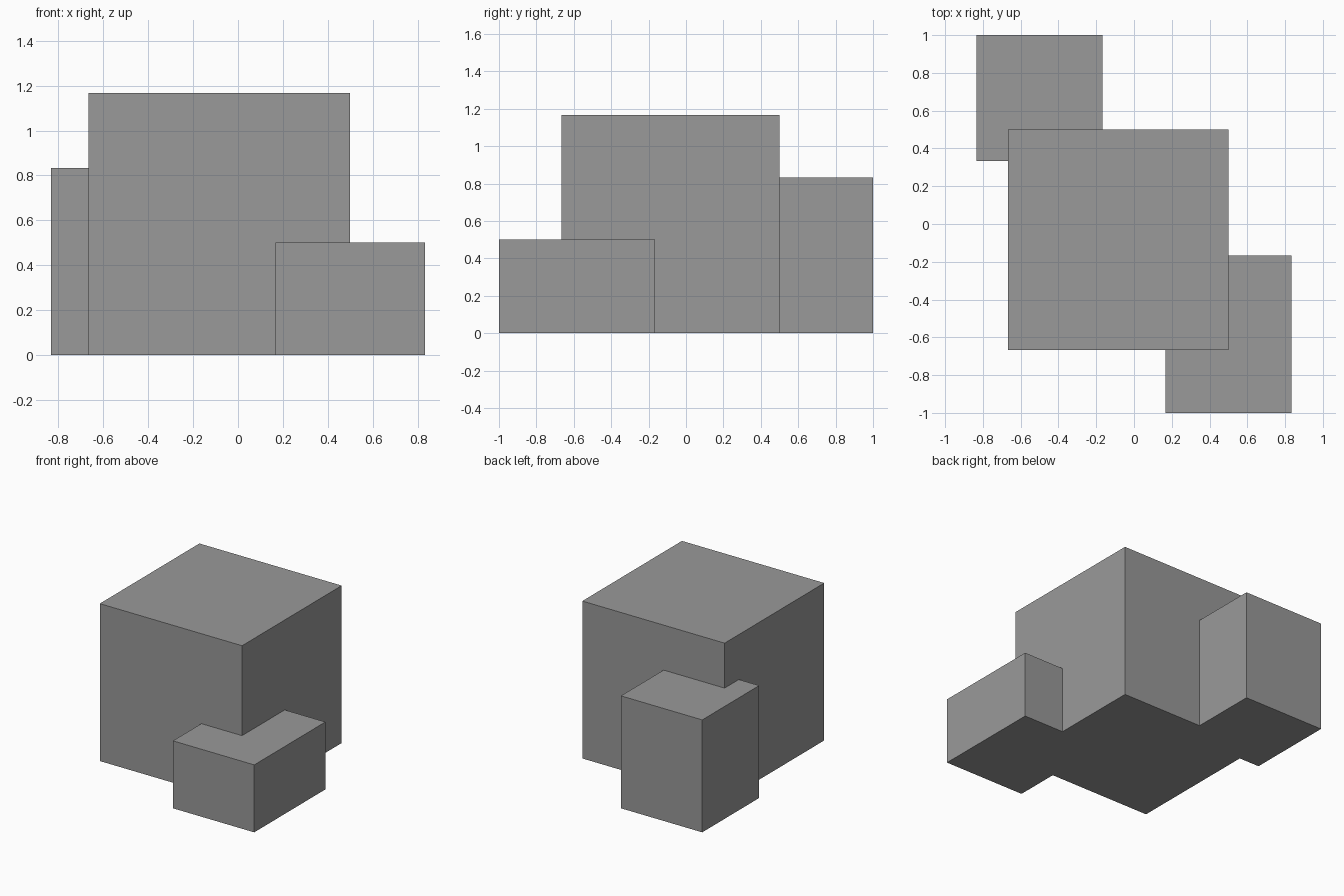
import bpy
import bmesh

cube = bpy.data.objects.get("Cube")
if cube:
    bpy.data.objects.remove(cube, do_unlink=True)

U = 1 / 6  # modelling grid step

grey = bpy.data.materials.new("Mid grey")
grey.use_nodes = True
colour = (0.32, 0.32, 0.32, 1)
grey.diffuse_color = colour
grey.node_tree.nodes["Principled BSDF"].inputs["Base Color"].default_value = colour


def block(name, footprint, height):
    """Extrude a counter-clockwise footprint, in grid steps, up from the ground."""
    bm = bmesh.new()
    base = bm.faces.new([bm.verts.new((x * U, y * U, 0)) for x, y in footprint])
    top = bmesh.ops.extrude_face_region(bm, geom=[base], use_keep_orig=True)["geom"]
    verts = [g for g in top if isinstance(g, bmesh.types.BMVert)]
    bmesh.ops.translate(bm, verts=verts, vec=(0, 0, height * U))
    bmesh.ops.recalc_face_normals(bm, faces=bm.faces)
    mesh = bpy.data.meshes.new(name)
    bm.to_mesh(mesh)
    bm.free()
    mesh.materials.append(grey)
    obj = bpy.data.objects.new(name, mesh)
    bpy.context.collection.objects.link(obj)
    return obj


# Large central block
block("main_block", [(-4, -4), (3, -4), (3, 3), (-4, 3)], 7)

# Low block wrapped around the front left corner
block("front_block", [(1, -6), (5, -6), (5, -1), (3, -1), (3, -4), (1, -4)], 3)

# Medium block wrapped around the back right corner
block("back_block", [(-5, 2), (-4, 2), (-4, 3), (-1, 3), (-1, 6), (-5, 6)], 5)
